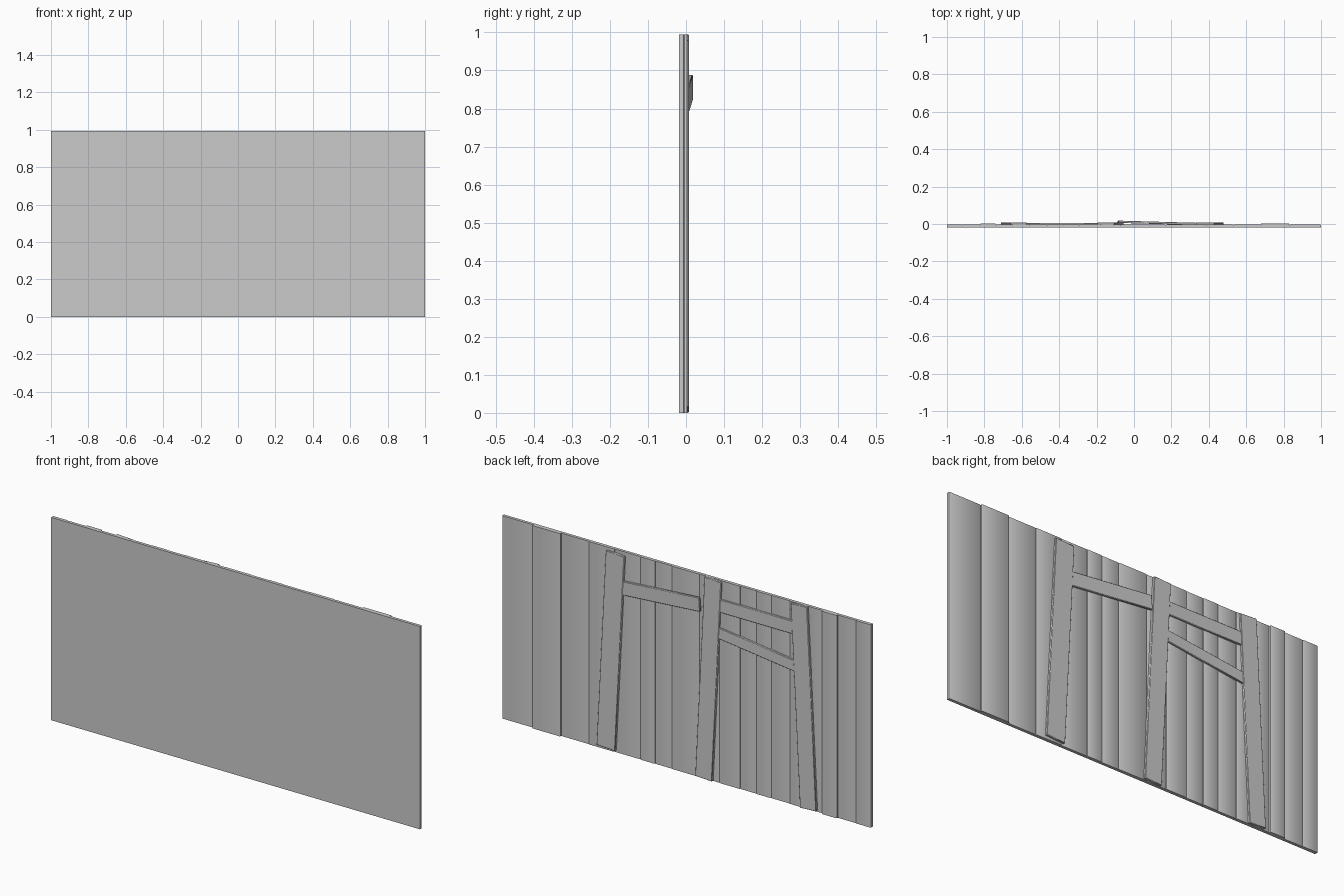
import bpy, bmesh
from mathutils import Vector, Matrix

old = bpy.data.objects.get("Cube")
if old:
    bpy.data.objects.remove(old, do_unlink=True)

HEIGHT = 0.994
FRONT = -0.0185

grey = bpy.data.materials.new("plain grey")
grey.use_nodes = True
colour = (0.6, 0.6, 0.6, 1)
grey.diffuse_color = colour
grey.node_tree.nodes["Principled BSDF"].inputs["Base Color"].default_value = colour


def finish(name, bm):
    bmesh.ops.recalc_face_normals(bm, faces=bm.faces[:])
    mesh = bpy.data.meshes.new(name)
    bm.to_mesh(mesh)
    bm.free()
    mesh.materials.append(grey)
    obj = bpy.data.objects.new(name, mesh)
    bpy.context.collection.objects.link(obj)
    return obj


def prism(name, outline, height):
    """Upright prism from a plan outline."""
    bm = bmesh.new()
    base = bm.faces.new([bm.verts.new((x, y, 0)) for x, y in outline])
    top = bmesh.ops.extrude_face_region(bm, geom=[base])["geom"]
    verts = [v for v in top if isinstance(v, bmesh.types.BMVert)]
    bmesh.ops.translate(bm, verts=verts, vec=(0, 0, height))
    return finish(name, bm)


def board(name, start, end, width, thick):
    """Bevelled board running between two points."""
    start, end = Vector(start), Vector(end)
    along = (end - start).normalized()
    side = along.cross(Vector((0, 1, 0))).normalized()
    out = side.cross(along)
    rot = Matrix((side, out, along)).transposed().to_4x4()
    size = Matrix.Diagonal((width, thick, (end - start).length, 1))
    bm = bmesh.new()
    bmesh.ops.create_cube(bm, size=1)
    bm.transform(Matrix.Translation((start + end) / 2) @ rot @ size)
    obj = finish(name, bm)
    bevel = obj.modifiers.new("Soft edges", 'BEVEL')
    bevel.width = 0.002
    bevel.segments = 1
    return obj


# Flat front sheet
prism("front_sheet", [(-1, FRONT), (1, FRONT), (1, -0.012), (-1, -0.012)], HEIGHT)

# Upright planks behind the sheet, with chamfered rear edges
edges = [-1, -0.92, -0.82, -0.74, -0.65, -0.56, -0.46, -0.38, -0.29, -0.18,
         -0.07, 0.08, 0.17, 0.25, 0.39, 0.53, 0.68, 0.83, 1]
raised = {-0.82: 0.004, 0.68: 0.004}
c = 0.004
for i, (a, b) in enumerate(zip(edges, edges[1:])):
    back = raised.get(a, -0.004 if i % 2 else -0.002)
    prism(f"plank_{i + 1}",
          [(a, -0.014), (b, -0.014), (b, back - c / 2),
           (b - c, back), (a + c, back), (a, back - c / 2)], HEIGHT)

# Leaning posts
board("left_post", (0.43, 0.001, 0.012), (0.38, 0.001, 0.978), 0.10, 0.014)
board("middle_post", (-0.10, 0.001, 0.003), (-0.15, 0.001, 0.992), 0.09, 0.014)
board("right_post", (-0.667, 0.001, 0.003), (-0.617, 0.001, 0.992), 0.088, 0.014)

# Cross boards between the posts
board("left_rail", (0.35, 0.000, 0.817), (-0.085, 0.012, 0.855), 0.068, 0.012)
board("upper_right_rail", (-0.17, 0, 0.872), (-0.60, 0, 0.872), 0.064, 0.012)
board("lower_right_rail", (-0.17, 0, 0.738), (-0.60, 0, 0.685), 0.054, 0.012)

# Smooth shading with sharp corners kept
bpy.ops.object.select_all(action='DESELECT')
for obj in bpy.context.collection.objects:
    if obj.type == 'MESH' and grey.name in obj.data.materials:
        obj.select_set(True)
        bpy.context.view_layer.objects.active = obj
bpy.ops.object.shade_smooth_by_angle(angle=0.6)
